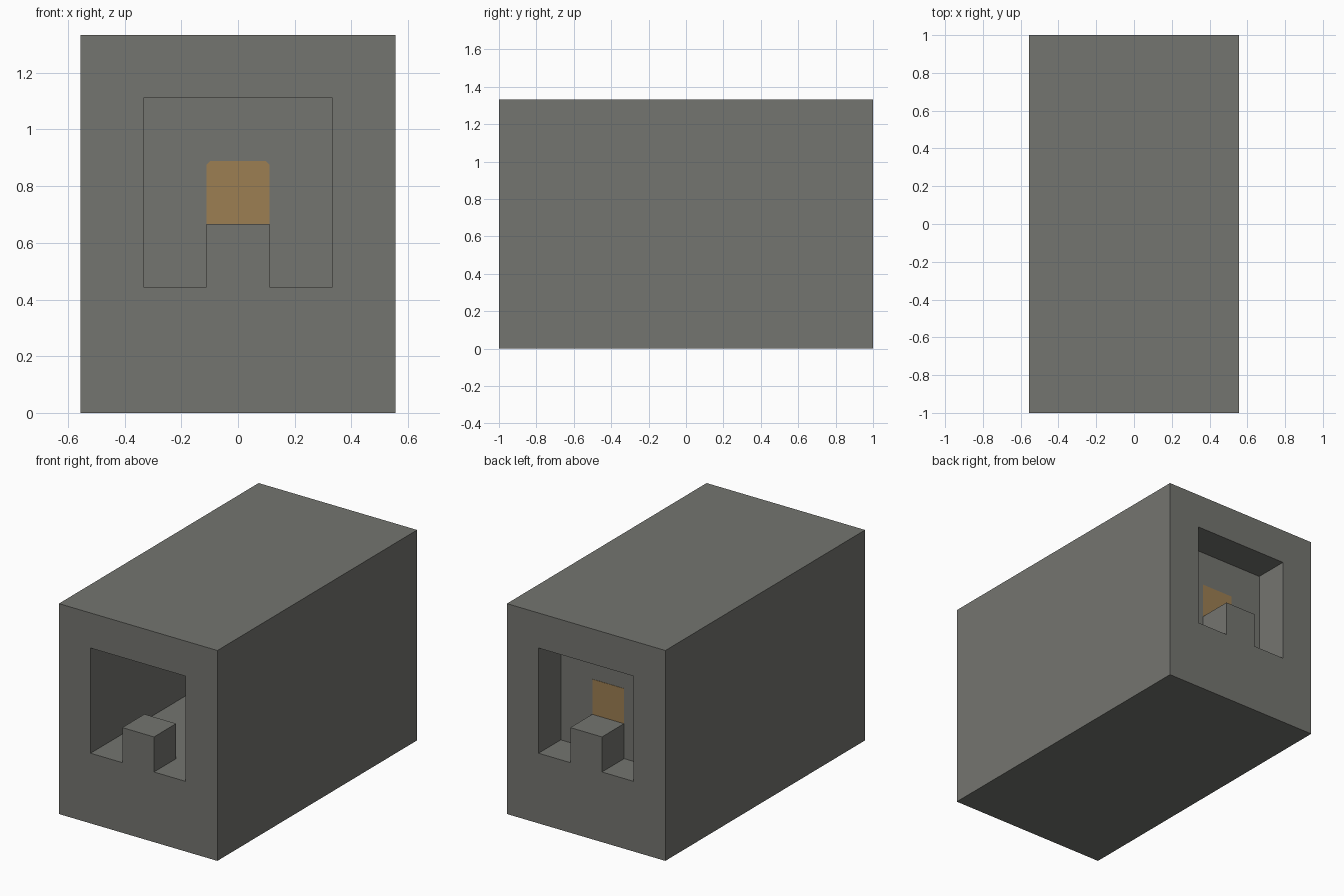
import bpy
import bmesh

U = 2 / 9  # block module: 5 wide, 9 long, 6 tall

old = bpy.data.objects.get("Cube")
if old:
    bpy.data.objects.remove(old, do_unlink=True)


def make_material(name, rgb):
    mat = bpy.data.materials.new(name)
    mat.use_nodes = True
    colour = (*rgb, 1)
    mat.diffuse_color = colour
    bsdf = next(n for n in mat.node_tree.nodes if n.type == "BSDF_PRINCIPLED")
    bsdf.inputs["Base Color"].default_value = colour
    return mat


def prism(name, profile, y0, y1, mat):
    """Extrude an x-z profile from y0 to y1."""
    bm = bmesh.new()
    face = bm.faces.new([bm.verts.new((x, y0, z)) for x, z in profile])
    grown = bmesh.ops.extrude_face_region(bm, geom=[face])["geom"]
    verts = [v for v in grown if isinstance(v, bmesh.types.BMVert)]
    bmesh.ops.translate(bm, verts=verts, vec=(0, y1 - y0, 0))
    bmesh.ops.recalc_face_normals(bm, faces=bm.faces)
    mesh = bpy.data.meshes.new(name)
    bm.to_mesh(mesh)
    bm.free()
    mesh.materials.append(mat)
    obj = bpy.data.objects.new(name, mesh)
    bpy.context.collection.objects.link(obj)
    return obj


def rect(half_width, z0, z1):
    w = half_width
    return [(-w, z0), (w, z0), (w, z1), (-w, z1)]


stone = make_material("grey stone", (0.175, 0.178, 0.162))
amber = make_material("amber panel", (0.335, 0.21, 0.085))

# Housing block
housing = prism("housing", rect(2.5 * U, 0, 6 * U), -1, 1, stone)

# Mouth profile: square opening with a central sill post left standing
a, b = 1.5 * U, 0.5 * U
mouth = [(-a, 2 * U), (-b, 2 * U), (-b, 3 * U), (b, 3 * U),
         (b, 2 * U), (a, 2 * U), (a, 5 * U), (-a, 5 * U)]

# Hollows: front mouth, long chamber and shallow back niche
wall_front, wall_back = 1 - 2 * U, 1 - U
cutters = [
    prism("front_mouth_cutter", mouth, -1.1, -1 + 2 * U, stone),
    prism("chamber_cutter", rect(a, 2 * U, 5 * U), -1 + U, wall_front, stone),
    prism("back_niche_cutter", mouth, wall_back, 1.1, stone),
]
for cutter in cutters:
    mod = housing.modifiers.new(cutter.name, "BOOLEAN")
    mod.operation = "DIFFERENCE"
    mod.solver = "EXACT"
    mod.object = cutter

bpy.context.view_layer.update()
evaluated = housing.evaluated_get(bpy.context.evaluated_depsgraph_get())
carved = bpy.data.meshes.new_from_object(evaluated)
housing.modifiers.clear()
housing.data = carved
for cutter in cutters:
    bpy.data.objects.remove(cutter, do_unlink=True)

# Amber panels on both sides of the inner wall; the front one has clipped corners
c = 0.014
clipped = [(-b, 3 * U), (b, 3 * U), (b, 4 * U - c), (b - c, 4 * U),
           (c - b, 4 * U), (-b, 4 * U - c)]
prism("front_panel", clipped, wall_front - 0.002, wall_front + 0.002, amber)
prism("back_panel", rect(b, 3 * U, 4 * U), wall_back - 0.002, wall_back + 0.002, amber)
